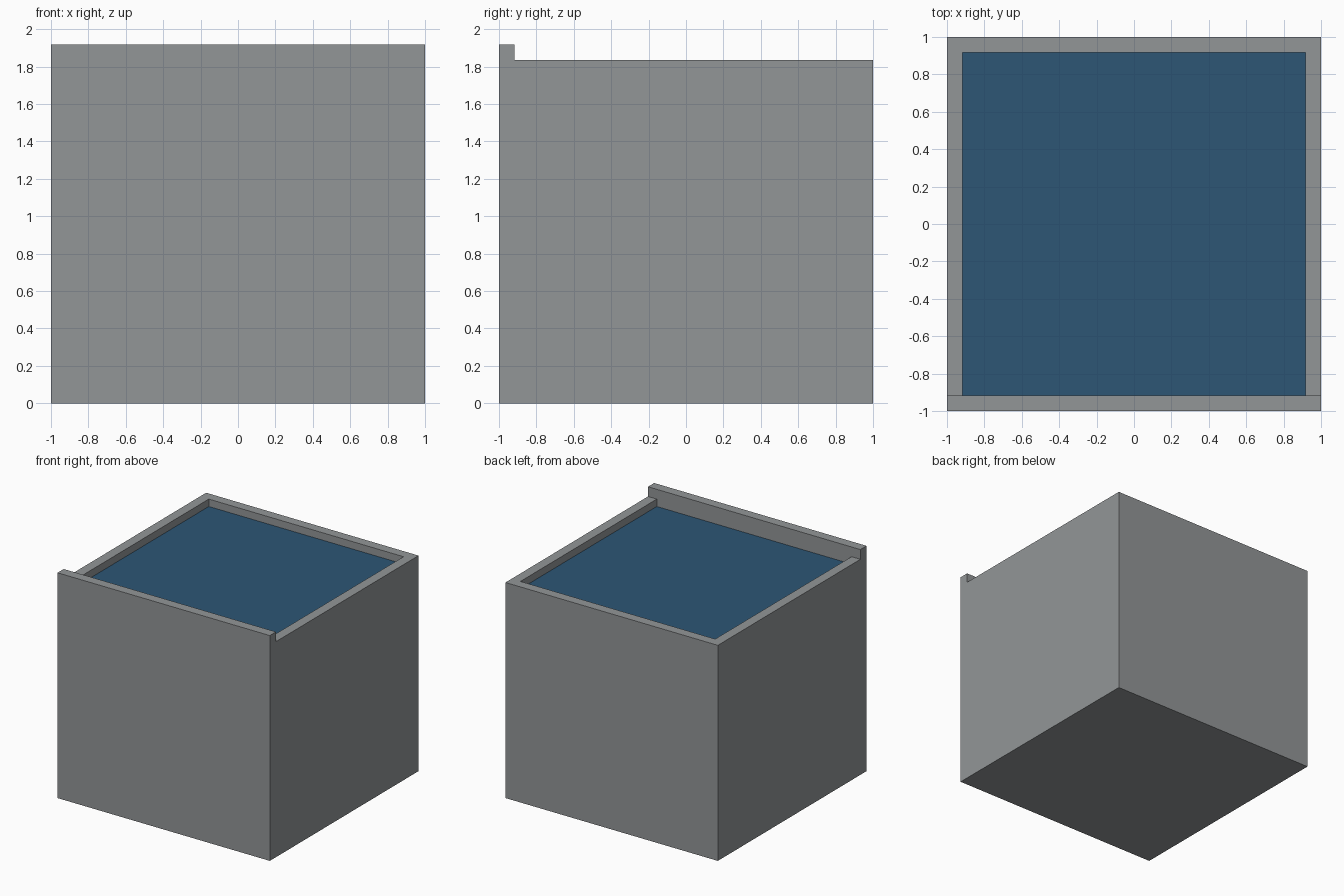
import bpy
import bmesh

HALF, WALL = 1.0, 0.083
INNER = HALF - WALL
RIM_Z, LIP_Z, WATER_Z = 1.835, 1.918, 1.772

cube = bpy.data.objects.get("Cube")
if cube:
    bpy.data.objects.remove(cube, do_unlink=True)


def material(name, rgb):
    mat = bpy.data.materials.new(name)
    mat.use_nodes = True
    mat.diffuse_color = (*rgb, 1)
    mat.node_tree.nodes["Principled BSDF"].inputs["Base Color"].default_value = (*rgb, 1)
    return mat


def finish(name, bm, mat):
    mesh = bpy.data.meshes.new(name)
    bmesh.ops.recalc_face_normals(bm, faces=bm.faces)
    bm.to_mesh(mesh)
    bm.free()
    mesh.materials.append(mat)
    obj = bpy.data.objects.new(name, mesh)
    bpy.context.collection.objects.link(obj)
    return obj


stone = material("stone_grey", (0.29, 0.305, 0.313))
water = material("water_blue", (0.026, 0.093, 0.178))

# Basin: side profile with the raised front lip, extruded across the width
bm = bmesh.new()
profile = [(-HALF, 0), (HALF, 0), (HALF, RIM_Z), (-INNER, RIM_Z),
           (-INNER, LIP_Z), (-HALF, LIP_Z)]
side = bm.faces.new([bm.verts.new((-HALF, y, z)) for y, z in profile])
extruded = bmesh.ops.extrude_face_region(bm, geom=[side])["geom"]
bmesh.ops.translate(bm, vec=(2 * HALF, 0, 0),
                    verts=[v for v in extruded if isinstance(v, bmesh.types.BMVert)])
basin = finish("basin", bm, stone)

# Recess: cut the pool out of the top of the basin
bm = bmesh.new()
bmesh.ops.create_cube(bm, size=2 * INNER)
for v in bm.verts:
    v.co.z = WATER_Z - 0.01 if v.co.z < 0 else LIP_Z + 0.1
cutter = finish("recess_cutter", bm, stone)
cut = basin.modifiers.new("recess", "BOOLEAN")
cut.operation = "DIFFERENCE"
cut.solver = "EXACT"
cut.object = cutter
bpy.context.view_layer.objects.active = basin
bpy.ops.object.modifier_apply(modifier=cut.name)
bpy.data.objects.remove(cutter, do_unlink=True)

# Water: flat sheet filling the recess
bm = bmesh.new()
bmesh.ops.create_grid(bm, x_segments=1, y_segments=1, size=INNER)
bmesh.ops.translate(bm, vec=(0, 0, WATER_Z), verts=bm.verts)
surface = finish("water_surface", bm, water)
if surface.data.polygons[0].normal.z < 0:
    surface.data.flip_normals()
